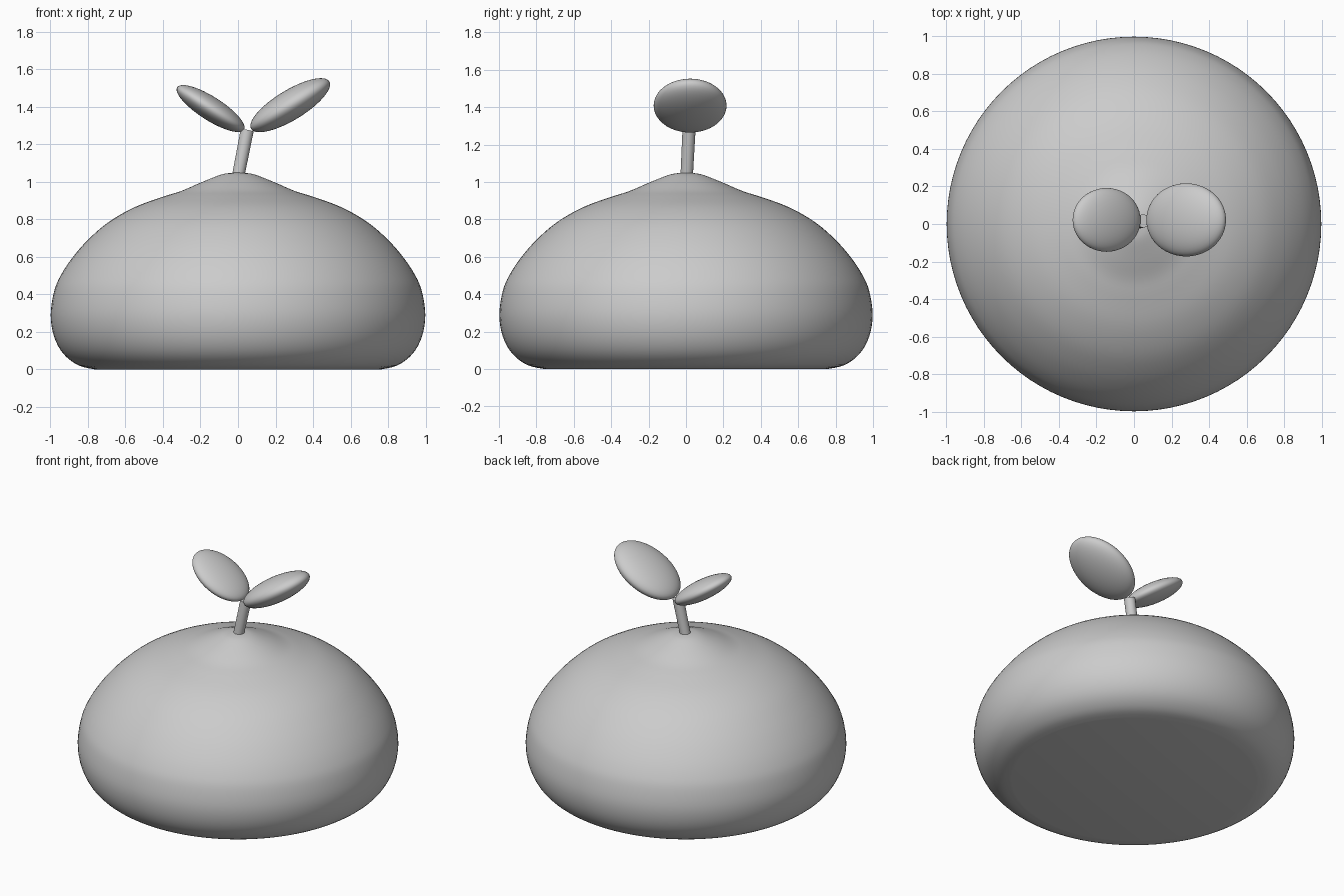
import bpy, bmesh, math
from mathutils import Vector, Matrix

if "Cube" in bpy.data.objects:
    bpy.data.objects.remove(bpy.data.objects["Cube"])

grey = bpy.data.materials.new("plain grey")
grey.diffuse_color = (0.6, 0.6, 0.6, 1)
grey.use_nodes = True
grey.node_tree.nodes["Principled BSDF"].inputs["Base Color"].default_value = grey.diffuse_color


def finish(name, bm, angle=40):
    bmesh.ops.recalc_face_normals(bm, faces=bm.faces)
    mesh = bpy.data.meshes.new(name)
    bm.to_mesh(mesh)
    bm.free()
    mesh.materials.append(grey)
    ob = bpy.data.objects.new(name, mesh)
    bpy.context.collection.objects.link(ob)
    bpy.ops.object.select_all(action='DESELECT')
    ob.select_set(True)
    bpy.context.view_layer.objects.active = ob
    bpy.ops.object.shade_smooth_by_angle(angle=math.radians(angle))
    return ob


def smooth_curve(points, steps=4):
    """Catmull-Rom curve through the profile points."""
    p = [Vector(q) for q in points]
    p = [p[0]] + p + [p[-1]]
    out = []
    for a, b, c, d in zip(p, p[1:], p[2:], p[3:]):
        for i in range(steps):
            t = i / steps
            out.append(0.5 * (2 * b + (c - a) * t + (2 * a - 5 * b + 4 * c - d) * t ** 2
                              + (3 * b - a - 3 * c + d) * t ** 3))
    return out + [p[-1]]


# Body: squashed dome with a soft peak and a flat base, as radius and height
profile = [(0.76, 0), (0.85, 0.022), (0.93, 0.083), (0.98, 0.175), (0.998, 0.29),
           (0.98, 0.415), (0.945, 0.5), (0.885, 0.592), (0.80, 0.69), (0.69, 0.785),
           (0.55, 0.865), (0.40, 0.92), (0.30, 0.952), (0.20, 0.995),
           (0.10, 1.035), (0.05, 1.046), (0, 1.05)]
bm = bmesh.new()
outline = [Vector((0, 0, 0))] + [Vector((r, 0, z)) for r, z in smooth_curve(profile)]
verts = [bm.verts.new(v) for v in outline]
edges = [bm.edges.new(pair) for pair in zip(verts, verts[1:])]
bmesh.ops.spin(bm, geom=verts + edges, axis=(0, 0, 1), cent=(0, 0, 0),
               steps=96, angle=2 * math.pi)
bmesh.ops.remove_doubles(bm, verts=bm.verts, dist=0.0005)
finish("body", bm)

# Stem: leaning cylinder
base, tip = Vector((-0.005, 0.002, 1.0)), Vector((0.049, 0.016, 1.275))
axis = tip - base
bm = bmesh.new()
bmesh.ops.create_cone(bm, cap_ends=True, segments=32, radius1=0.033, radius2=0.035,
                      depth=axis.length,
                      matrix=Matrix.Translation((base + tip) / 2)
                      @ axis.to_track_quat('Z', 'Y').to_matrix().to_4x4())
finish("stem", bm)

# Leaves: flattened, tilted ellipsoids
for name, centre, size, tilt in (
        ("right_leaf", (0.278, 0.022, 1.408), (0.244, 0.195, 0.08), -31.3),
        ("left_leaf", (-0.146, 0.022, 1.39), (0.211, 0.17, 0.063), 32.5)):
    bm = bmesh.new()
    bmesh.ops.create_uvsphere(bm, u_segments=48, v_segments=24, radius=1,
                              matrix=Matrix.Translation(centre)
                              @ Matrix.Rotation(math.radians(tilt), 4, 'Y')
                              @ Matrix.Diagonal((*size, 1)))
    finish(name, bm, 60)
